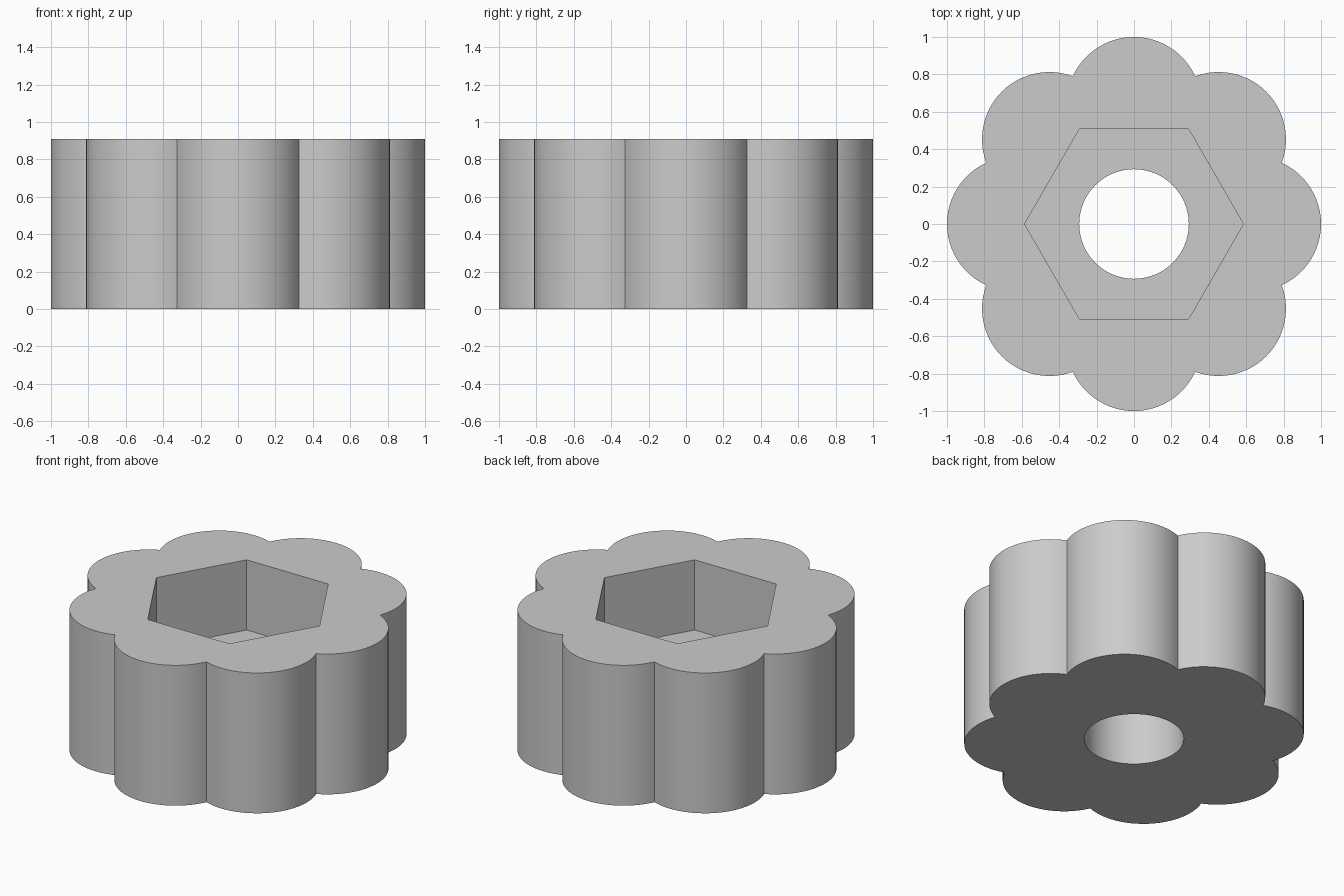
import bpy
import bmesh
from math import sin, cos, asin, pi, radians
from mathutils import Vector

HEIGHT = 0.91
FLOOR = 0.455         # level of the hexagonal pocket floor
LOBES = 8
LOBE_RADIUS = 0.36
LOBE_OFFSET = 1 - LOBE_RADIUS
HEX_RADIUS = 0.585
BORE_RADIUS = 0.293
STEPS = 24            # segments per lobe

cube = bpy.data.objects.get("Cube")
if cube:
    bpy.data.objects.remove(cube, do_unlink=True)


def polygon(radius, sides):
    return [(radius * cos(2 * pi * i / sides), radius * sin(2 * pi * i / sides))
            for i in range(sides)]


def scalloped_outline():
    """Ring of overlapping arcs that meet in sharp valleys."""
    half = pi / LOBES
    sweep = half + asin(LOBE_OFFSET * sin(half) / LOBE_RADIUS)
    points = []
    for k in range(LOBES):
        turn = 2 * pi * k / LOBES
        cx, cy = LOBE_OFFSET * cos(turn), LOBE_OFFSET * sin(turn)
        for i in range(STEPS):
            a = turn - sweep + 2 * sweep * i / STEPS
            points.append((cx + LOBE_RADIUS * cos(a), cy + LOBE_RADIUS * sin(a)))
    return points


bm = bmesh.new()


def ring(points, z):
    verts = [bm.verts.new((x, y, z)) for x, y in points]
    edges = [bm.edges.new((v, verts[i - 1])) for i, v in enumerate(verts)]
    return verts, edges


def wall(low, high):
    """Vertical quads between two matching rings."""
    a, b = low[0], high[0]
    for i in range(len(a)):
        bm.faces.new((a[i - 1], a[i], b[i], b[i - 1]))


def cap(outer, inner, direction):
    """Flat face with an opening."""
    bmesh.ops.triangle_fill(bm, edges=outer[1] + inner[1], use_beauty=True,
                            normal=Vector((0, 0, direction)))


outline = scalloped_outline()
hexagon = polygon(HEX_RADIUS, 6)
circle = polygon(BORE_RADIUS, 64)

outer_low, outer_high = ring(outline, 0), ring(outline, HEIGHT)
pocket_low, pocket_high = ring(hexagon, FLOOR), ring(hexagon, HEIGHT)
bore_low, bore_high = ring(circle, 0), ring(circle, FLOOR)

# Scalloped grip, hexagonal nut pocket and round bore
wall(outer_low, outer_high)
wall(pocket_low, pocket_high)
wall(bore_low, bore_high)

# Top, pocket floor and underside
cap(outer_high, pocket_high, 1)
cap(pocket_low, bore_high, 1)
cap(outer_low, bore_low, -1)
bmesh.ops.recalc_face_normals(bm, faces=bm.faces)

mesh = bpy.data.meshes.new("scalloped_knob")
bm.to_mesh(mesh)
bm.free()
knob = bpy.data.objects.new("scalloped_knob", mesh)
bpy.context.collection.objects.link(knob)

# Plain grey finish
grey = bpy.data.materials.new("light_grey")
grey.use_nodes = True
colour = (0.6, 0.6, 0.6, 1)
grey.diffuse_color = colour
grey.node_tree.nodes["Principled BSDF"].inputs["Base Color"].default_value = colour
mesh.materials.append(grey)

# Smooth curved walls, crisp edges
bpy.ops.object.select_all(action='DESELECT')
knob.select_set(True)
bpy.context.view_layer.objects.active = knob
bpy.ops.object.shade_smooth_by_angle(angle=radians(30))
